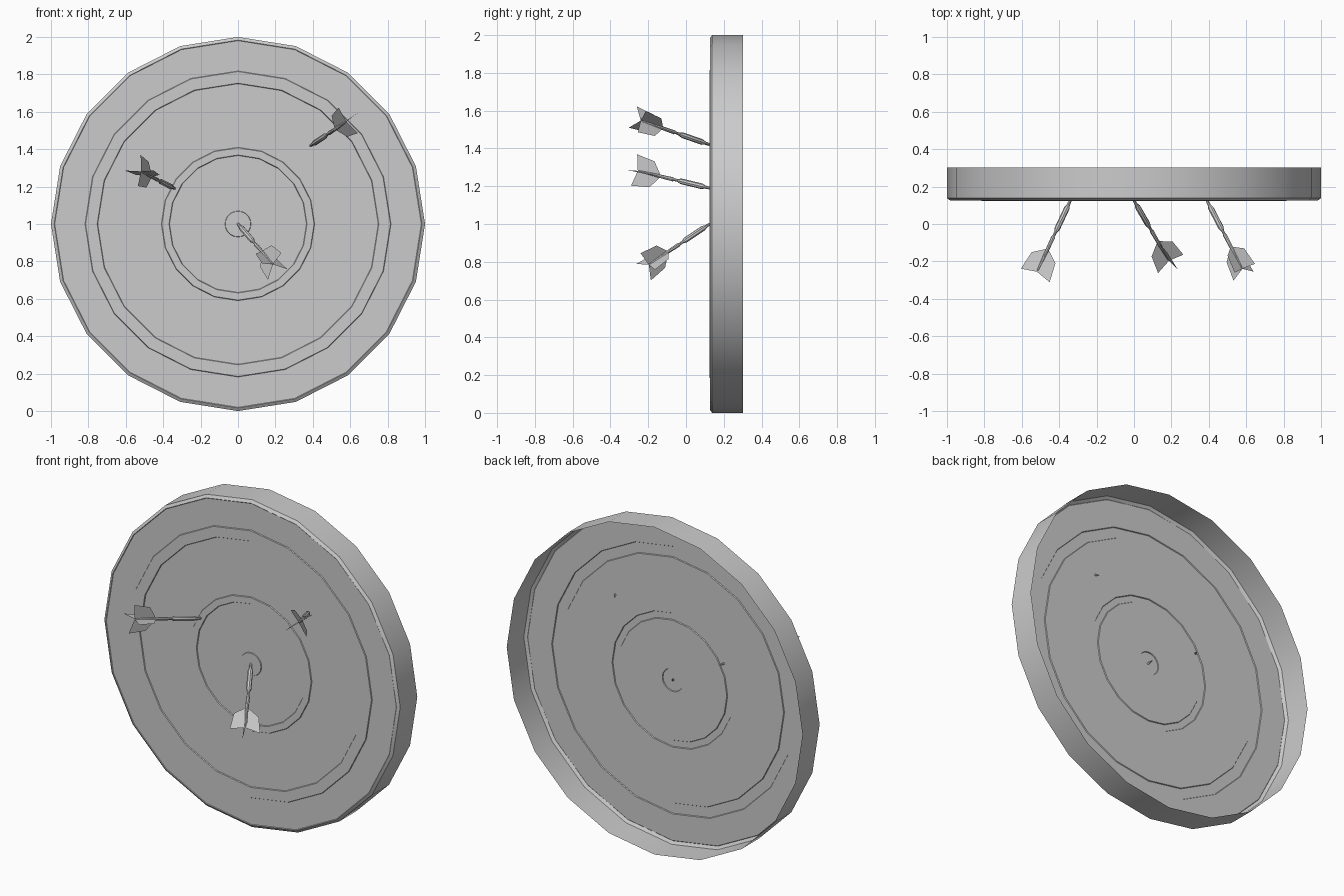
import bpy, bmesh
from math import sin, cos, radians, pi
from mathutils import Vector, Matrix

if "Cube" in bpy.data.objects:
    bpy.data.objects.remove(bpy.data.objects["Cube"])


def make_object(name, bm, smooth_angle):
    mesh = bpy.data.meshes.new(name)
    bm.to_mesh(mesh)
    bm.free()
    obj = bpy.data.objects.new(name, mesh)
    bpy.context.collection.objects.link(obj)
    bpy.ops.object.select_all(action='DESELECT')
    obj.select_set(True)
    bpy.context.view_layer.objects.active = obj
    bpy.ops.object.shade_smooth_by_angle(angle=radians(smooth_angle))
    return obj


def lathe(profile, sides):
    """Turn (radius, height) points around local z."""
    bm = bmesh.new()
    rings = []
    for r, h in profile:
        if r == 0:
            rings.append([bm.verts.new((0, 0, h))] * sides)
        else:
            rings.append([bm.verts.new((r * cos(2 * pi * i / sides),
                                        r * sin(2 * pi * i / sides), h))
                          for i in range(sides)])
    for a, b in zip(rings, rings[1:]):
        for i in range(sides):
            j = (i + 1) % sides
            loop = list(dict.fromkeys((a[i], a[j], b[j], b[i])))
            bm.faces.new(loop)
    return bm


# board: thin front shell with raised rings, open at the back
F, R = -0.129, -0.124   # face and raised-ring levels
board = lathe([(1, -0.303), (1, -0.138), (0.983, -0.126), (0.98, F),
               (0.818, F), (0.815, R), (0.753, R), (0.75, F),
               (0.41, F), (0.407, R), (0.369, R), (0.366, F),
               (0.07, F), (0.068, R), (0, R)], 20)
board.transform(Matrix.Translation((0, 0, 1)) @ Matrix.Rotation(pi / 2, 4, 'X'))
make_object("board", board, 35)


# darts: turned barrel and shaft plus four crossed flights
def dart(number, tip, direction, roll):
    a = Vector(direction).normalized()
    s = Vector((0, 0, 1)).cross(a).normalized()
    u = a.cross(s)
    place = Matrix.Translation(tip) @ Matrix((s, u, a)).transposed().to_4x4()
    place = place @ Matrix.Rotation(radians(roll), 4, 'Z')

    body = lathe([(0, -0.03), (0.007, 0), (0.009, 0.03), (0.015, 0.045),
                  (0.015, 0.17), (0.008, 0.19), (0.007, 0.21), (0.011, 0.22),
                  (0.009, 0.31), (0.004, 0.42), (0, 0.425)], 8)
    body.transform(place)
    make_object(f"dart_body_{number}", body, 40)

    fins = bmesh.new()
    for k in range(4):
        c, d = cos(k * pi / 2), sin(k * pi / 2)
        fins.faces.new([fins.verts.new((r * c, r * d, t)) for r, t in
                        ((0, 0.29), (0.07, 0.345), (0.085, 0.452), (0, 0.43))])
    fins.transform(place)
    make_object(f"dart_flights_{number}", fins, 20)


dart(1, (0, 0.125, 1.0), (0.58, -1, -0.67), -12)
dart(2, (0.39, 0.125, 1.42), (0.52, -1, 0.35), 33)
dart(3, (-0.34, 0.125, 1.19), (-0.47, -1, 0.24), 0)
